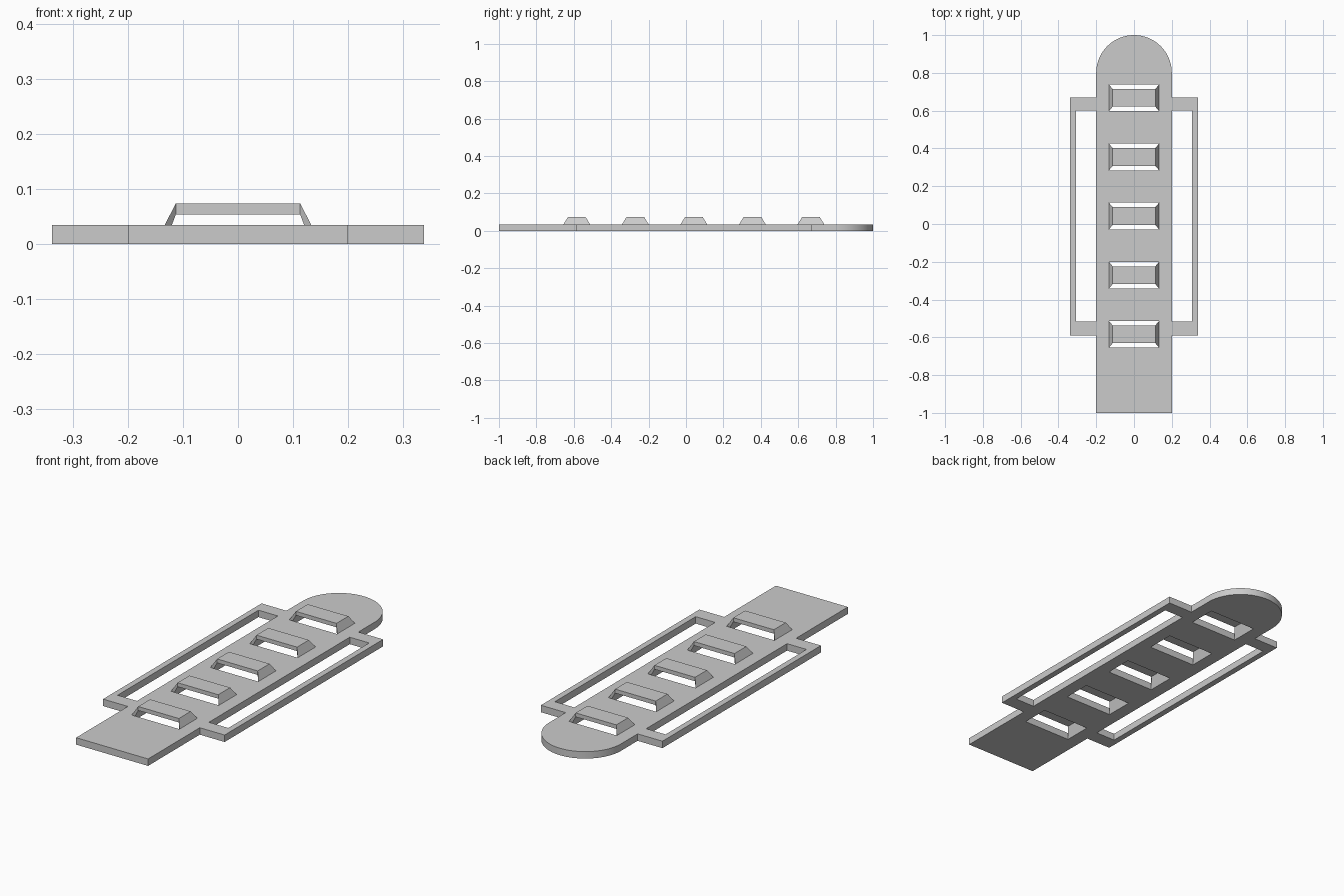
import bpy, bmesh, math

if "Cube" in bpy.data.objects:
    bpy.data.objects.remove(bpy.data.objects["Cube"], do_unlink=True)

THICK = 0.035                      # plate thickness
HOLE_X, HOLE_Y = 0.133, 0.071      # half size of each slot under a strap
TOP_X, TOP_Y = 0.113, 0.047        # half size of each raised strap top
TOP_LOW, TOP_HIGH = 0.054, 0.074
CENTRES = [-0.584 + 0.313 * i for i in range(5)]

grey = bpy.data.materials.new("plain grey")
grey.use_nodes = True
colour = (0.6, 0.6, 0.6, 1)
grey.diffuse_color = colour
grey.node_tree.nodes["Principled BSDF"].inputs["Base Color"].default_value = colour


def finish(bm, name):
    bmesh.ops.recalc_face_normals(bm, faces=bm.faces)
    mesh = bpy.data.meshes.new(name)
    bm.to_mesh(mesh)
    bm.free()
    mesh.materials.append(grey)
    obj = bpy.data.objects.new(name, mesh)
    bpy.context.collection.objects.link(obj)
    return obj


def add_loop(bm, points):
    verts = [bm.verts.new((x, y, 0)) for x, y in points]
    return [bm.edges.new((a, b)) for a, b in zip(verts, verts[1:] + verts[:1])]


def rectangle(x0, x1, y0, y1):
    return [(x0, y0), (x1, y0), (x1, y1), (x0, y1)]


# Plate: rounded back end, a side frame on each side and slots for the straps
right_half = [(0.2, -1), (0.2, -0.589), (0.338, -0.589), (0.338, 0.67), (0.2, 0.67)]
arc = [(0.2 * math.cos(math.pi * i / 48), 0.8 + 0.2 * math.sin(math.pi * i / 48))
       for i in range(49)]
outline = right_half + arc + [(-x, y) for x, y in reversed(right_half)]

bm = bmesh.new()
edges = add_loop(bm, outline)
for y in CENTRES:
    edges += add_loop(bm, rectangle(-HOLE_X, HOLE_X, y - HOLE_Y, y + HOLE_Y))
for x0, x1 in ((0.2, 0.308), (-0.308, -0.2)):
    edges += add_loop(bm, rectangle(x0, x1, -0.517, 0.602))
bmesh.ops.triangle_fill(bm, edges=edges, use_beauty=True, normal=(0, 0, 1))
extruded = bmesh.ops.extrude_face_region(bm, geom=bm.faces[:], use_keep_orig=True)
top = [g for g in extruded["geom"] if isinstance(g, bmesh.types.BMVert)]
bmesh.ops.translate(bm, verts=top, vec=(0, 0, THICK))
plate = finish(bm, "plate")

# Smooth only the rounded end
for poly in plate.data.polygons:
    poly.use_smooth = poly.center.y > 0.8 and abs(poly.normal.z) < 0.5
for edge in plate.data.edges:
    a, b = (plate.data.vertices[i].co for i in edge.vertices)
    edge.use_edge_sharp = abs(a.z - b.z) < 0.001

# Raised straps: four cross-sections joined along x, tapering up from the slots
stations = [(-HOLE_X, HOLE_Y, 0, THICK), (-TOP_X, TOP_Y, TOP_LOW, TOP_HIGH),
            (TOP_X, TOP_Y, TOP_LOW, TOP_HIGH), (HOLE_X, HOLE_Y, 0, THICK)]
for number, y in enumerate(CENTRES, 1):
    bm = bmesh.new()
    rings = [[bm.verts.new((x, y + sy, z))
              for sy, z in ((-w, low), (w, low), (w, high), (-w, high))]
             for x, w, low, high in stations]
    for r0, r1 in zip(rings, rings[1:]):
        for i in range(4):
            j = (i + 1) % 4
            bm.faces.new((r0[i], r0[j], r1[j], r1[i]))
    finish(bm, f"strap_{number}")
